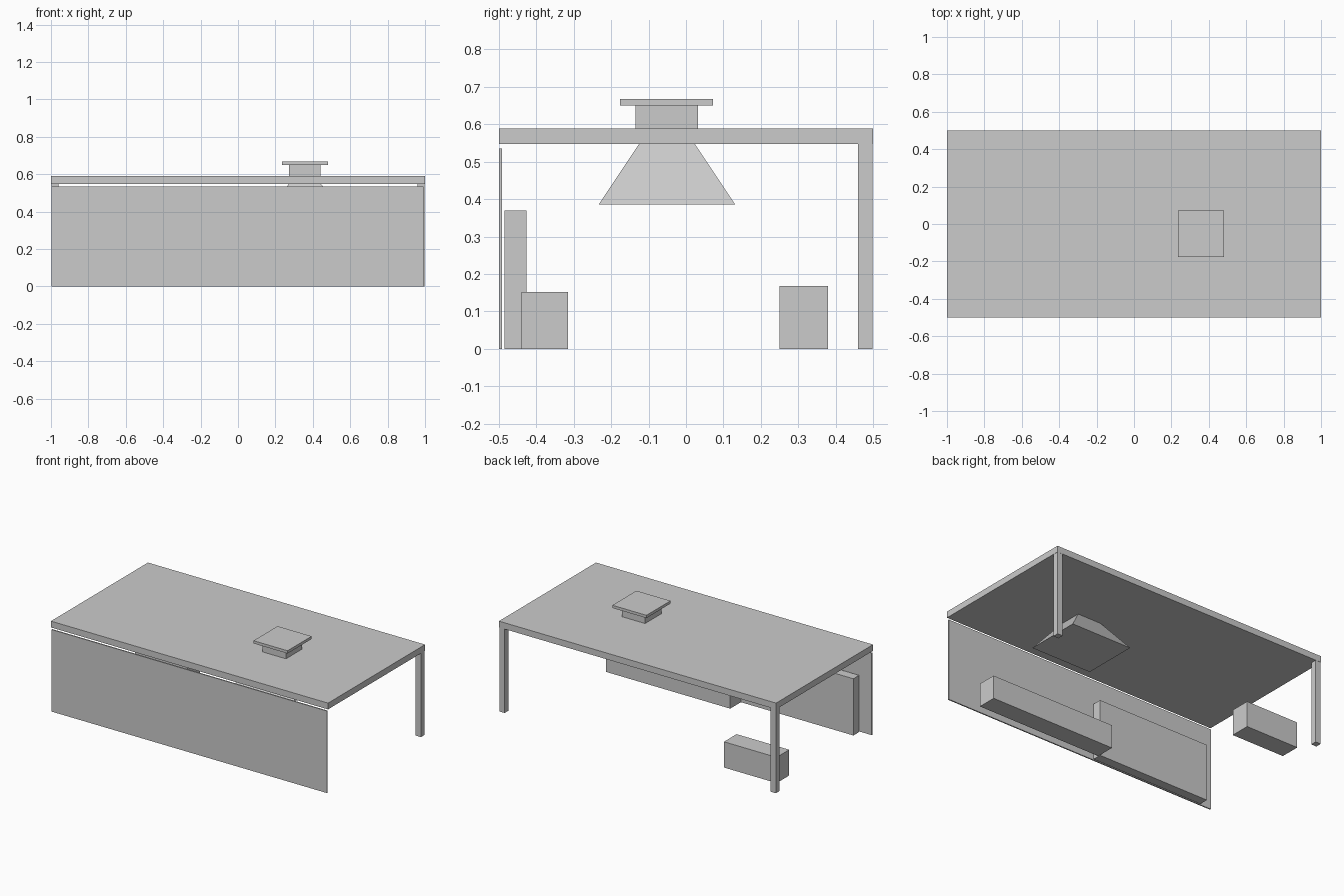
import bpy, bmesh

if "Cube" in bpy.data.objects:
    bpy.data.objects.remove(bpy.data.objects["Cube"])


def tapered_box(name, x, y, z, top_x=None, top_y=None):
    """Box from (min, max) ranges; optional smaller top ranges give a frustum."""
    bm = bmesh.new()
    bmesh.ops.create_cube(bm, size=1)
    for v in bm.verts:
        upper = v.co.z > 0
        rx = top_x if upper and top_x else x
        ry = top_y if upper and top_y else y
        v.co = (rx[v.co.x > 0], ry[v.co.y > 0], z[upper])
    mesh = bpy.data.meshes.new(name)
    bm.to_mesh(mesh)
    bm.free()
    obj = bpy.data.objects.new(name, mesh)
    bpy.context.collection.objects.link(obj)
    return obj


# Flat roof
tapered_box("roof", (-1, 1), (-0.5, 0.5), (0.548, 0.589))

# Two posts at the back corners
for side, xs in (("left", (-0.998, -0.96)), ("right", (0.96, 0.998))):
    tapered_box(f"back_post_{side}", xs, (0.46, 0.499), (0, 0.548))

# Thin front wall, slightly short of the roof
tapered_box("front_wall", (-0.996, 0.992), (-0.5, -0.492), (0, 0.535))

# Extractor hood under the roof, with duct and cap above
tapered_box("hood", (0.14, 0.575), (-0.234, 0.132), (0.385, 0.548),
            (0.272, 0.443), (-0.125, 0.023))
tapered_box("duct", (0.273, 0.441), (-0.135, 0.032), (0.589, 0.65))
tapered_box("duct_cap", (0.235, 0.481), (-0.176, 0.072), (0.65, 0.668))

# Furniture blocks under the roof
tapered_box("tall_cabinet", (-0.91, -0.10), (-0.485, -0.426), (0, 0.37))
tapered_box("low_counter", (-0.098, 0.80), (-0.44, -0.316), (0, 0.152))
tapered_box("back_bench", (-0.92, -0.54), (0.25, 0.38), (0, 0.168))
